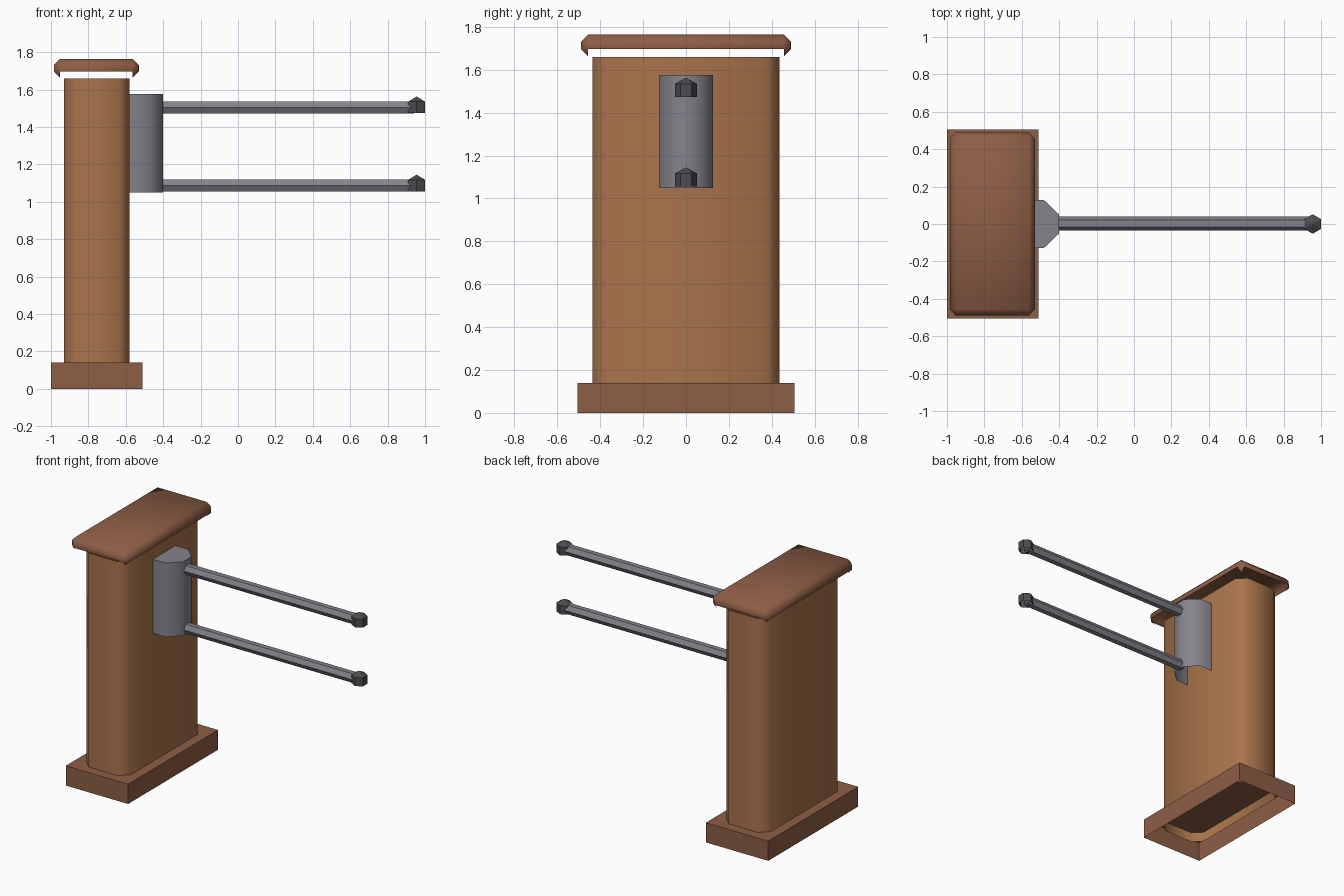
import bpy, bmesh, math
from mathutils import Vector

if "Cube" in bpy.data.objects:
    bpy.data.objects.remove(bpy.data.objects["Cube"])


def material(name, rgb):
    m = bpy.data.materials.new(name)
    m.diffuse_color = (*rgb, 1)
    m.use_nodes = True
    m.node_tree.nodes["Principled BSDF"].inputs["Base Color"].default_value = m.diffuse_color
    return m


ORANGE_WOOD = material("orange wood", (0.40, 0.175, 0.072))
RED_WOOD = material("red brown wood", (0.27, 0.112, 0.06))
STEEL = material("grey steel", (0.235, 0.225, 0.26))
DARK = material("dark metal", (0.075, 0.075, 0.08))


def finish(name, bm, mat, smooth=None):
    bm.normal_update()
    me = bpy.data.meshes.new(name)
    bm.to_mesh(me)
    bm.free()
    ob = bpy.data.objects.new(name, me)
    bpy.context.collection.objects.link(ob)
    me.materials.append(mat)
    if smooth:
        bpy.ops.object.select_all(action='DESELECT')
        ob.select_set(True)
        bpy.context.view_layer.objects.active = ob
        bpy.ops.object.shade_smooth_by_angle(angle=math.radians(smooth))
    return ob


def box(lo, hi):
    bm = bmesh.new()
    bmesh.ops.create_cube(bm, size=1)
    for v in bm.verts:
        v.co = Vector([(l + h) / 2 + c * (h - l) for c, l, h in zip(v.co, lo, hi)])
    return bm


def bevel(bm, edges, width):
    bmesh.ops.bevel(bm, geom=edges, offset=width, offset_type='OFFSET',
                    segments=1, profile=0.5, affect='EDGES')
    bm.normal_update()


def remove(bm, test):
    bm.normal_update()
    bmesh.ops.delete(bm, geom=[f for f in bm.faces if test(f)], context='FACES')


# base plinth, open underneath
bm = box((-1.0, -0.505, 0), (-0.51, 0.505, 0.14))
remove(bm, lambda f: f.normal.z < -0.9)
finish("base", bm, RED_WOOD)

# post: tube with chamfered corners
bm = box((-0.93, -0.435, 0.07), (-0.58, 0.435, 1.66))
upright = [e for e in bm.edges if abs(e.verts[0].co.z - e.verts[1].co.z) > 1]
bevel(bm, upright, 0.06)
remove(bm, lambda f: abs(f.normal.z) > 0.9)
finish("post", bm, ORANGE_WOOD, 60)

# cap: chamfered slab, underside open except the small corner triangles
bm = box((-0.985, -0.49, 1.663), (-0.53, 0.49, 1.764))
bevel(bm, bm.edges[:], 0.034)
remove(bm, lambda f: f.normal.z < -0.1 and len(f.verts) > 3)
finish("cap", bm, RED_WOOD, 80)

# bracket: profile walls and top, open underneath
bm = bmesh.new()
profile = [(-0.58, -0.127), (-0.48, -0.127), (-0.40, -0.05),
           (-0.40, 0.05), (-0.48, 0.127), (-0.58, 0.127)]
low = [bm.verts.new((x, y, 1.05)) for x, y in profile]
high = [bm.verts.new((x, y, 1.575)) for x, y in profile]
for i in range(5):
    bm.faces.new((low[i], low[i + 1], high[i + 1], high[i]))
bm.faces.new(high)
finish("bracket", bm, STEEL, 60)


# two hexagonal rods with pointed hexagonal end caps
def hexagon(bm, place, r):
    ring = []
    for i in range(6):
        a = math.radians(60 * i)
        ring.append(bm.verts.new(place(r * math.cos(a), r * math.sin(a))))
    return ring


def walls(bm, a, b):
    for i in range(6):
        j = (i + 1) % 6
        bm.faces.new((a[i], a[j], b[j], b[i]))


for label, z in (("lower", 1.086), ("upper", 1.504)):
    bm = bmesh.new()
    walls(bm, *[hexagon(bm, lambda u, v, x=x: (x, u + 0.002, z + v), 0.037)
                for x in (-0.42, 0.94)])
    finish(label + "_rod", bm, STEEL)

    bm = bmesh.new()
    rings = [hexagon(bm, lambda u, v, h=h: (0.955 - v, u, z + h), 0.052)
             for h in (-0.03, 0.031)]
    walls(bm, *rings)
    tip = bm.verts.new((0.955, 0, z + 0.059))
    for i in range(6):
        bm.faces.new((rings[1][i], rings[1][(i + 1) % 6], tip))
    finish(label + "_rod_end", bm, DARK)
